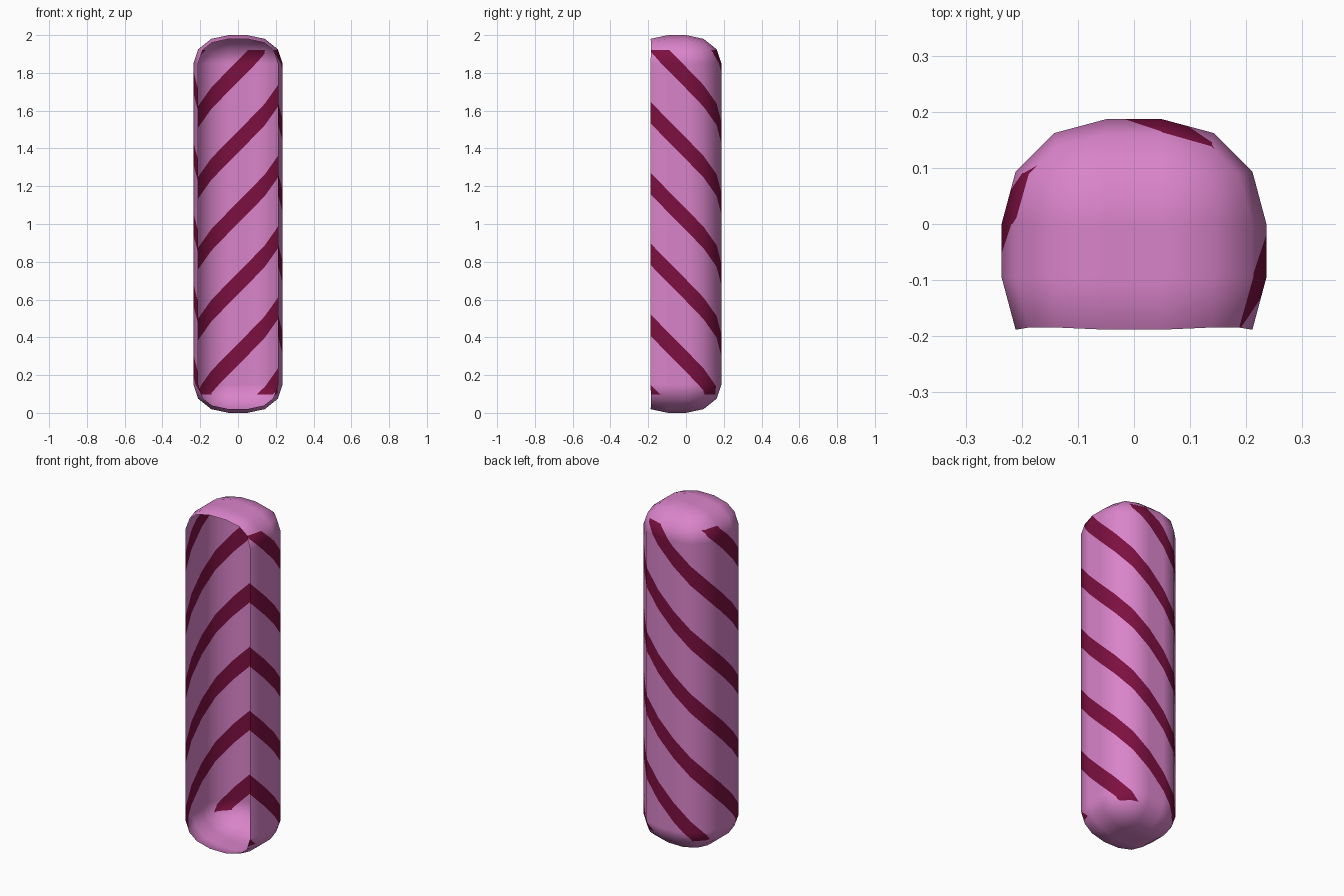
import bpy, bmesh, math
from mathutils import Vector

if "Cube" in bpy.data.objects:
    bpy.data.objects.remove(bpy.data.objects["Cube"])

R = 0.187          # corner radius in plan
ZS = 0.8           # vertical squash of the rounding
HX, Y0, Y1 = 0.236, -0.282, 0.187   # full box before the front is opened
STEP, HALF, BASE = 0.375, 0.057, 0.31   # stripe spacing, half height, offset
LOW, HIGH = 0.097, 1.92             # stripes stop here


def material(name, rgb):
    m = bpy.data.materials.new(name)
    m.diffuse_color = (*rgb, 1)
    m.use_nodes = True
    m.node_tree.nodes["Principled BSDF"].inputs["Base Color"].default_value = m.diffuse_color
    return m


# rounded box shell, open at the front
bm = bmesh.new()
bmesh.ops.create_cube(bm, size=1)
H = 2 / ZS
for v in bm.verts:
    v.co = Vector((v.co.x * 2 * HX, Y0 + (v.co.y + 0.5) * (Y1 - Y0), (v.co.z + 0.5) * H))
bmesh.ops.bevel(bm, geom=bm.edges[:], offset=R, offset_type='OFFSET', segments=3,
                profile=0.5, affect='EDGES')
for v in bm.verts:
    v.co.z *= ZS
bmesh.ops.delete(bm, geom=[v for v in bm.verts if v.co.y < -0.2], context='VERTS')

# plan outline from the left front edge round the back to the right front edge
cx, cy0, cy1 = HX - R, Y0 + R, Y1 - R
half = [Vector((cx + R * math.sin(math.radians(a)), cy1 + R * math.cos(math.radians(a)), 0))
        for a in (0, 30, 60, 90)]
half += [Vector((cx + R * math.cos(math.radians(a)), cy0 - R * math.sin(math.radians(a)), 0))
         for a in (0, 30)]
outline = [Vector((-p.x, p.y, 0)) for p in reversed(half)] + half
lengths = [0.0]
for a, b in zip(outline, outline[1:]):
    lengths.append(lengths[-1] + (b - a).length)
mid = lengths[-1] / 2
centre_y = (cy0 + cy1) / 2


def bearing(p):
    return math.atan2(p.x, p.y - centre_y)


def cut(faces, co, no):
    geom = set(faces)
    for f in faces:
        geom.update(f.edges)
        geom.update(f.verts)
    bmesh.ops.bisect_plane(bm, geom=list(geom), dist=1e-4, plane_co=co, plane_no=no)


for z in (LOW, HIGH):
    cut(bm.faces[:], (0, 0, z), (0, 0, 1))

# slanted stripes cut into each wall panel
for i, (a, b) in enumerate(zip(outline, outline[1:])):
    tangent = (b - a).normalized()
    lo, hi = bearing(a), bearing(b)

    def panel():
        return [f for f in bm.faces
                if LOW < f.calc_center_median().z < HIGH
                and lo <= bearing(f.calc_center_median()) < hi]

    normal = (Vector((0, 0, 1)) - tangent).normalized()
    start = BASE + lengths[i] - mid
    for k in range(-3, 7):
        for side in (-HALF, HALF):
            z = start + k * STEP + side
            if -0.2 < z < 2.1:
                cut(panel(), a + Vector((0, 0, z)), normal)
    for f in panel():
        c = f.calc_center_median()
        off = c.z - start - (c - a).dot(tangent)
        off -= round(off / STEP) * STEP
        f.material_index = 1 if abs(off) < HALF else 0

for f in bm.faces:
    f.smooth = True
mesh = bpy.data.meshes.new("striped_shell")
bm.to_mesh(mesh)
bm.free()
mesh.materials.append(material("pink", (0.70, 0.23, 0.59)))
mesh.materials.append(material("dark_red", (0.20, 0.005, 0.051)))
shell = bpy.data.objects.new("striped_shell", mesh)
bpy.context.collection.objects.link(shell)


# smooth shading that follows the rounded form across the stripe cuts
def rounded_normal(p):
    core = Vector((max(-cx, min(cx, p.x)), max(cy0, min(cy1, p.y)),
                   max(R * ZS, min(2 - R * ZS, p.z))))
    d = p - core
    d.z /= ZS * ZS
    return d.normalized()


mesh.normals_split_custom_set_from_vertices([rounded_normal(v.co) for v in mesh.vertices])
